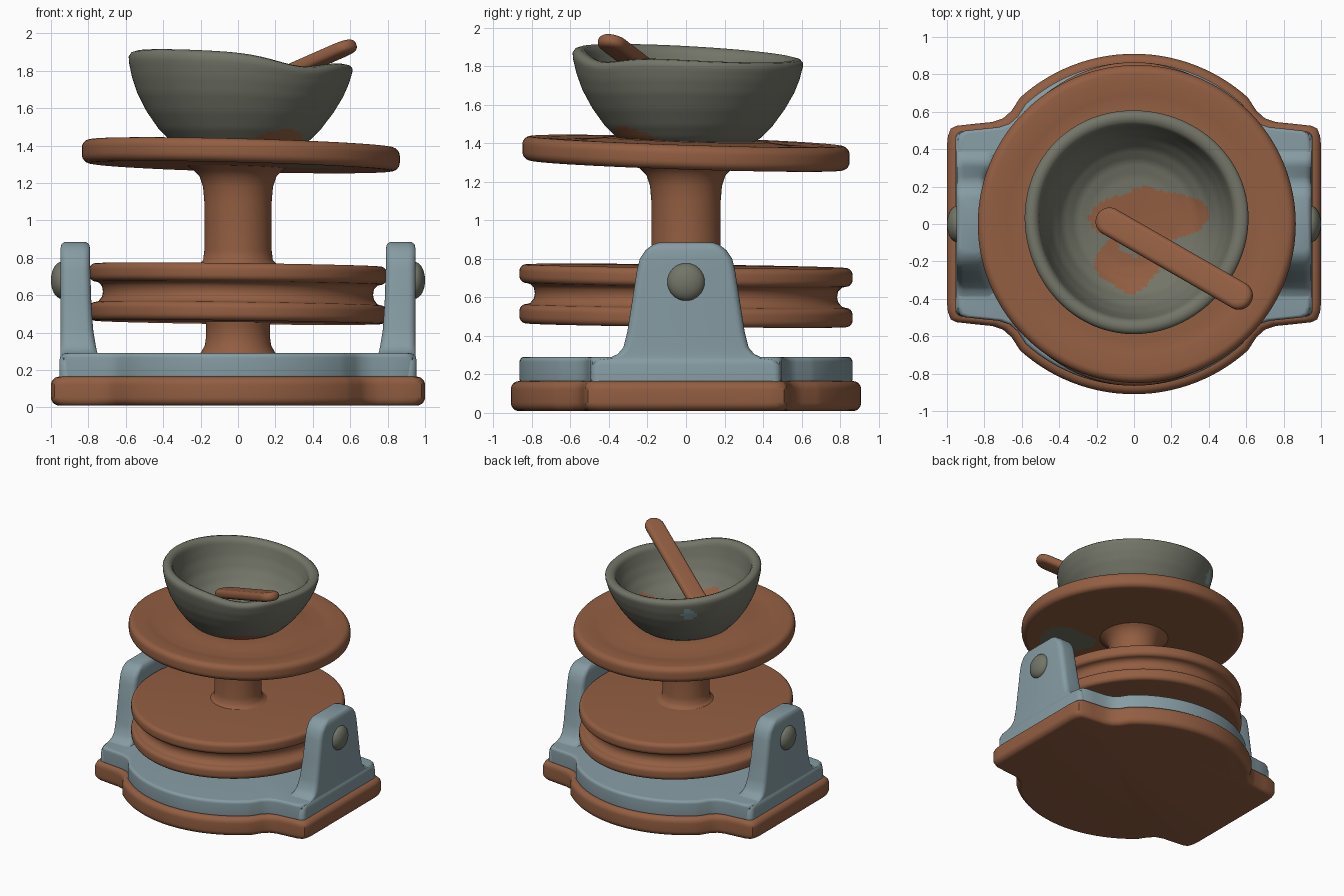
import bpy, bmesh
from math import sin, cos, pi, radians, atan2, hypot, exp
from mathutils import Vector, Matrix

cube = bpy.data.objects.get("Cube")
if cube:
    bpy.data.objects.remove(cube)


def material(name, rgb):
    m = bpy.data.materials.new(name)
    m.use_nodes = True
    m.diffuse_color = (*rgb, 1)
    m.node_tree.nodes["Principled BSDF"].inputs["Base Color"].default_value = (*rgb, 1)
    return m


CLAY = material("clay brown", (0.29, 0.112, 0.054))
STEEL = material("steel blue", (0.235, 0.33, 0.365))
STONE = material("stone grey", (0.172, 0.178, 0.138))


def finish(bm, name, mats, rule=None, angle=40):
    """Turn a bmesh into a smooth-shaded object with materials set by a rule."""
    bmesh.ops.remove_doubles(bm, verts=bm.verts, dist=1e-5)
    bmesh.ops.recalc_face_normals(bm, faces=bm.faces)
    if rule:
        for f in bm.faces:
            f.material_index = rule(f.calc_center_median(), f.normal)
    mesh = bpy.data.meshes.new(name)
    bm.to_mesh(mesh)
    bm.free()
    for m in mats:
        mesh.materials.append(m)
    ob = bpy.data.objects.new(name, mesh)
    bpy.context.collection.objects.link(ob)
    bpy.ops.object.select_all(action='DESELECT')
    ob.select_set(True)
    bpy.context.view_layer.objects.active = ob
    bpy.ops.object.shade_smooth_by_angle(angle=radians(angle))
    return ob


def loft(name, rings, mats, rule=None, warp=None, angle=40):
    """Skin a stack of equal-length point rings and cap both ends."""
    bm = bmesh.new()
    rows = [[bm.verts.new(warp(Vector(p)) if warp else p) for p in r] for r in rings]
    n = len(rows[0])
    for a, b in zip(rows, rows[1:]):
        for i in range(n):
            j = (i + 1) % n
            bm.faces.new((a[i], a[j], b[j], b[i]))
    bm.faces.new(rows[0])
    bm.faces.new(rows[-1])
    return finish(bm, name, mats, rule, angle)


def circle(n=96):
    return [(cos(2 * pi * i / n), sin(2 * pi * i / n)) for i in range(n)]


def scaled(outline, profile):
    return [[(x * s, y * s, z) for x, y in outline] for s, z in profile]


def rounded(r, z0, z1, b, steps=6):
    """Profile of a slab whose upper and lower edges are rounded by b."""
    arc = [i * pi / 2 / steps for i in range(steps + 1)]
    low = [(r - b + b * sin(a), z0 + b - b * cos(a)) for a in arc]
    high = [(r - b + b * cos(a), z1 - b + b * sin(a)) for a in arc]
    return low + high


def dense(profile, step=0.03):
    out = [profile[0]]
    for (r0, z0), (r1, z1) in zip(profile, profile[1:]):
        k = max(1, int(hypot(r1 - r0, z1 - z0) / step))
        out += [(r0 + (r1 - r0) * i / k, z0 + (z1 - z0) * i / k) for i in range(1, k + 1)]
    return out


def tilt(ax, ay):
    return lambda p: Vector((p.x, p.y, p.z + ax * p.x + ay * p.y))


# Base: round plate with a squared lug on each side
quarter = [(0.91 * cos(radians(a)), 0.91 * sin(radians(a))) for a in range(90, 47, -3)]
quarter += [(0.655, 0.605), (0.7, 0.565), (0.76, 0.545), (0.86, 0.535), (0.95, 0.525),
            (0.98, 0.51), (0.995, 0.47), (1, 0.42)]
right_half = quarter + [(x, -y) for x, y in reversed(quarter)]
outline = right_half + [(-x, y) for x, y in reversed(right_half[1:-1])]
loft("base", scaled(outline, rounded(1, 0.01, 0.165, 0.045)), [CLAY])
loft("base_plate", scaled(outline, rounded(0.95, 0.15, 0.29, 0.025)), [STEEL])


# Side brackets: lofted rounded rectangles with a flared foot
def bracket_ring(side, z, hy, x0, x1, r=0.04):
    pts = []
    for k, (cx, cy) in enumerate([(x1 - r, hy - r), (x0 + r, hy - r),
                                  (x0 + r, r - hy), (x1 - r, r - hy)]):
        for i in range(6):
            a = k * pi / 2 + i * pi / 10
            pts.append((side * (cx + r * cos(a)), cy + r * sin(a), z))
    return pts


levels = [(0.16, 0.495, 0.74, 0.955), (0.25, 0.49, 0.74, 0.955), (0.275, 0.47, 0.745, 0.95),
          (0.285, 0.40, 0.75, 0.95), (0.305, 0.355, 0.755, 0.95), (0.34, 0.325, 0.762, 0.95),
          (0.42, 0.305, 0.775, 0.95), (0.58, 0.28, 0.785, 0.95), (0.74, 0.255, 0.79, 0.95),
          (0.80, 0.24, 0.79, 0.95), (0.845, 0.21, 0.79, 0.95), (0.872, 0.175, 0.796, 0.944),
          (0.884, 0.145, 0.81, 0.93)]
for side, label in ((1, "left"), (-1, "right")):
    loft(label + "_bracket", [bracket_ring(side, *l) for l in levels], [STEEL])
    # Domed pivot bolt
    bm = bmesh.new()
    bmesh.ops.create_uvsphere(bm, u_segments=32, v_segments=16, radius=1)
    bmesh.ops.transform(bm, verts=bm.verts, matrix=Matrix.Translation((side * 0.945, 0, 0.68))
                        @ Matrix.Diagonal((0.055, 0.098, 0.098, 1)))
    finish(bm, label + "_bolt", [STONE])

# Grooved wheel, slightly narrower from side to side
groove = [(0.81, 0.56), (0.79, 0.585), (0.785, 0.61), (0.79, 0.64), (0.81, 0.66)]
wheel = rounded(0.865, 0.455, 0.555, 0.035) + groove + rounded(0.865, 0.665, 0.762, 0.035)
oval = [(x * 0.92, y) for x, y in circle()]
loft("wheel", scaled(oval, wheel), [CLAY], warp=tilt(-0.012, -0.012))

# Shaft with fillets at each joint
shaft = [(0.215, 0.27), (0.195, 0.3), (0.178, 0.33), (0.17, 0.38), (0.17, 0.44), (0.19, 0.5),
         (0.24, 0.75), (0.205, 0.768), (0.186, 0.79), (0.18, 0.84), (0.18, 1.1), (0.187, 1.18),
         (0.205, 1.235), (0.235, 1.265), (0.28, 1.3)]
loft("shaft", scaled(circle(64), shaft), [CLAY])


# Turntable, leaning a little, with a grey patch beneath
def under_patch(c, n):
    a = atan2(c.y + 0.38, c.x - 0.36)
    near = hypot(c.x - 0.36, c.y + 0.38) < 0.21 + 0.025 * sin(3 * a)
    return 1 if near and n.z < -0.7 else 0


table = dense([(0.01, 1.285)] + rounded(0.85, 1.285, 1.412, 0.045)
              + [(0.72, 1.41), (0.66, 1.402), (0.55, 1.404), (0.42, 1.418), (0.01, 1.42)])
table_ob = loft("turntable", scaled(circle(128), table), [CLAY, STONE], under_patch,
                tilt(-0.026, -0.032))
table_ob.location.x = 0.015

# Bowl: lathed wall whose rim rises and dips
OUT = [(0.01, 1.40), (0.33, 1.40), (0.375, 1.43), (0.435, 1.49), (0.50, 1.58), (0.55, 1.67),
       (0.58, 1.75), (0.597, 1.82), (0.598, 1.845), (0.585, 1.862), (0.56, 1.868)]
IN = [(0.535, 1.86), (0.52, 1.84), (0.51, 1.80), (0.49, 1.73), (0.45, 1.64), (0.39, 1.56),
      (0.32, 1.51), (0.24, 1.49), (0.01, 1.48)]


def bowl_warp(p):
    a = atan2(p.y, p.x)
    lift = max(0, (p.z - 1.45) / 0.41)
    rim = -0.035 * cos(a) - 0.03 * sin(a) - 0.045 * exp(-((a + 0.95) / 0.4) ** 2)
    s = 1 + 0.012 * lift * sin(3 * a + 0.6)
    return Vector((p.x * s + 0.01, p.y * s + 0.015, p.z + lift * lift * rim))


def ellipse(c, x, y, rx, ry):
    a = atan2(c.y - y, c.x - x)
    return hypot((c.x - x) / rx, (c.y - y) / ry) < 1 + 0.08 * sin(4 * a + 1)


def bowl_colour(c, n):
    outward = n.x * c.x + n.y * c.y > 0 and n.z < 0.3
    if outward:
        a = atan2(c.y, c.x)
        if c.z < 1.485 - 0.25 * (a + 0.9) ** 2 and abs(a + 0.9) < 0.5:
            return 1
        return 2 if (c - Vector((-0.35, 0.46, 1.74))).length < 0.055 else 0
    if c.z < 1.62 and n.z > 0.2:
        stain = ellipse(c, 0.08, 0.04, 0.30, 0.15) or ellipse(c, -0.03, -0.2, 0.17, 0.16)
        return 1 if stain and not ellipse(c, 0, -0.1, 0.08, 0.07) else 0
    return 0


loft("bowl", scaled(circle(144), dense(OUT + IN, 0.02)), [STONE, CLAY, STEEL],
     bowl_colour, bowl_warp, 60)

# Spatula resting against the rim
start, end = Vector((-0.16, 0.03, 1.60)), Vector((0.59, -0.40, 1.93))
axis = (end - start).normalized()
across = Vector((0, 0, 1)).cross(axis).normalized()
up = axis.cross(across)
half, w = (end - start).length / 2, 0.075
stadium = []
for k, sign in ((0, 1), (1, -1)):
    for i in range(17):
        a = -pi / 2 + k * pi + i * pi / 16
        stadium.append((sign * (half - w + 0.04) + w * cos(a), w * sin(a)))
mid = (start + end) / 2
rings = []
for r, z in rounded(w, -0.035, 0.035, 0.03):
    inset = w - r
    rings.append([tuple(mid + axis * x * (1 - inset / half) + across * y * (1 - inset / w) + up * z)
                  for x, y in stadium])
loft("spatula", rings, [CLAY])
